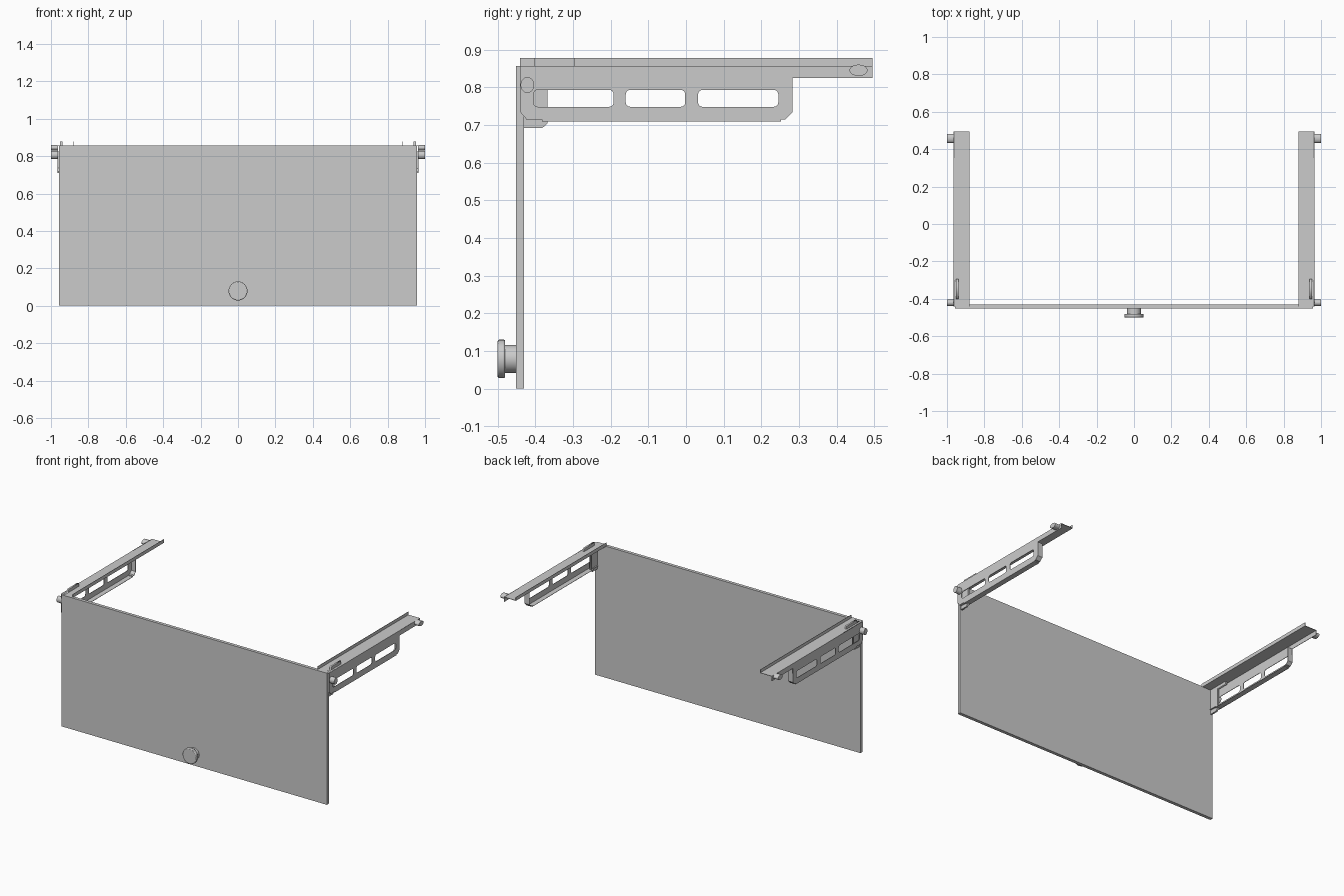
import bpy, math
from mathutils import Matrix

if "Cube" in bpy.data.objects:
    bpy.data.objects.remove(bpy.data.objects["Cube"])

T = 0.003  # sheet metal thickness


def box(name, x0, x1, y0, y1, z0, z1):
    bpy.ops.mesh.primitive_cube_add(size=1)
    o = bpy.context.object
    o.name = name
    o.data.transform(Matrix.Translation(((x0 + x1) / 2, (y0 + y1) / 2, (z0 + z1) / 2))
                     @ Matrix.Diagonal((abs(x1 - x0), y1 - y0, z1 - z0, 1)))
    return o


def cylinder(name, loc, rot, scale, depth, bevel=0.0, sides=32):
    bpy.ops.mesh.primitive_cylinder_add(vertices=sides, radius=1, depth=depth, location=loc, rotation=rot)
    o = bpy.context.object
    o.name = name
    o.data.transform(Matrix.Diagonal((scale[0], scale[1], 1, 1)))
    if bevel:
        m = o.modifiers.new("bevel", 'BEVEL')
        m.width, m.segments, m.limit_method = bevel, 2, 'ANGLE'
        m.angle_limit = math.radians(50)
    bpy.ops.object.shade_smooth_by_angle(angle=math.radians(35))
    return o


def plate(name, x, thickness, loops):
    """Flat plate in the YZ plane; the first loop is the outline, the others are holes."""
    cu = bpy.data.curves.new(name, 'CURVE')
    cu.dimensions, cu.fill_mode, cu.extrude = '2D', 'BOTH', thickness / 2
    for pts in loops:
        sp = cu.splines.new('POLY')
        sp.points.add(len(pts) - 1)
        for p, (y, z) in zip(sp.points, pts):
            p.co = (y, z, 0, 1)
        sp.use_cyclic_u = True
    o = bpy.data.objects.new(name, cu)
    bpy.context.collection.objects.link(o)
    o.location = (x, 0, 0)
    o.rotation_euler = (math.pi / 2, 0, math.pi / 2)
    return o


def slot(y0, y1, z0=0.748, z1=0.793, r=0.012):
    pts = []
    for cy, cz, a0 in ((y1 - r, z1 - r, 0), (y0 + r, z1 - r, 90), (y0 + r, z0 + r, 180), (y1 - r, z0 + r, 270)):
        for k in range(5):
            a = math.radians(a0 + k * 22.5)
            pts.append((cy + r * math.cos(a), cz + r * math.sin(a)))
    return pts


def strip(name, pts, x0, x1):
    """Folded sheet following a YZ path between two x positions."""
    n = len(pts)
    me = bpy.data.meshes.new(name)
    me.from_pydata([(x, y, z) for x in (x0, x1) for y, z in pts], [],
                   [(i, i + 1, n + i + 1, n + i) for i in range(n - 1)])
    o = bpy.data.objects.new(name, me)
    bpy.context.collection.objects.link(o)
    o.modifiers.new("thickness", 'SOLIDIFY').thickness = T


# Door panel
box("door_panel", -0.956, 0.956, -0.451, -0.43, 0, 0.857)

# Knob: stem, disc
face_front = (math.pi / 2, 0, 0)
cylinder("knob_stem", (0, -0.465, 0.079), face_front, (0.037, 0.037), 0.034)
cylinder("knob_disc", (0, -0.49, 0.079), face_front, (0.051, 0.051), 0.02, 0.004)

# Slide rails on both sides
rim = [(-0.425, 0.717), (-0.38, 0.717), (-0.38, 0.711), (0.25, 0.711),
       (0.25, 0.716), (0.262, 0.717), (0.28, 0.735), (0.28, 0.825)]
outline = [(-0.441, 0.735)] + rim + [(0.495, 0.825), (0.495, 0.857), (-0.441, 0.857)]
slots = [slot(-0.405, -0.192), slot(-0.16, -0.002), slot(0.032, 0.245)]
tab = [(-0.44, 0.692), (-0.381, 0.692), (-0.367, 0.705), (-0.367, 0.835),
       (-0.295, 0.835), (-0.295, 0.877), (-0.402, 0.877), (-0.402, 0.857), (-0.44, 0.857)]

for s, side in ((1, "right"), (-1, "left")):
    plate("rail_side_" + side, s * 0.9645, T, [outline] + slots)
    strip("rail_rim_" + side, rim, s * 0.966, s * 0.931)
    # Top flange and its upturned inner lip
    a, b = sorted((s * 0.88, s * 0.966))
    box("rail_flange_" + side, a, b, -0.441, 0.495, 0.854, 0.857)
    a, b = sorted((s * 0.88, s * 0.882))
    box("rail_lip_" + side, a, b, -0.441, 0.495, 0.854, 0.877)
    # Hinge tab fixed to the door panel
    plate("hinge_tab_" + side, s * 0.945, 0.011, [tab])
    # Guide pins
    turn = (math.pi / 2, 0, math.pi / 2)
    cylinder("front_pin_" + side, (s * 0.982, -0.421, 0.806), turn, (0.018, 0.021), 0.036)
    cylinder("rear_pin_" + side, (s * 0.982, 0.458, 0.845), turn, (0.024, 0.015), 0.036)
